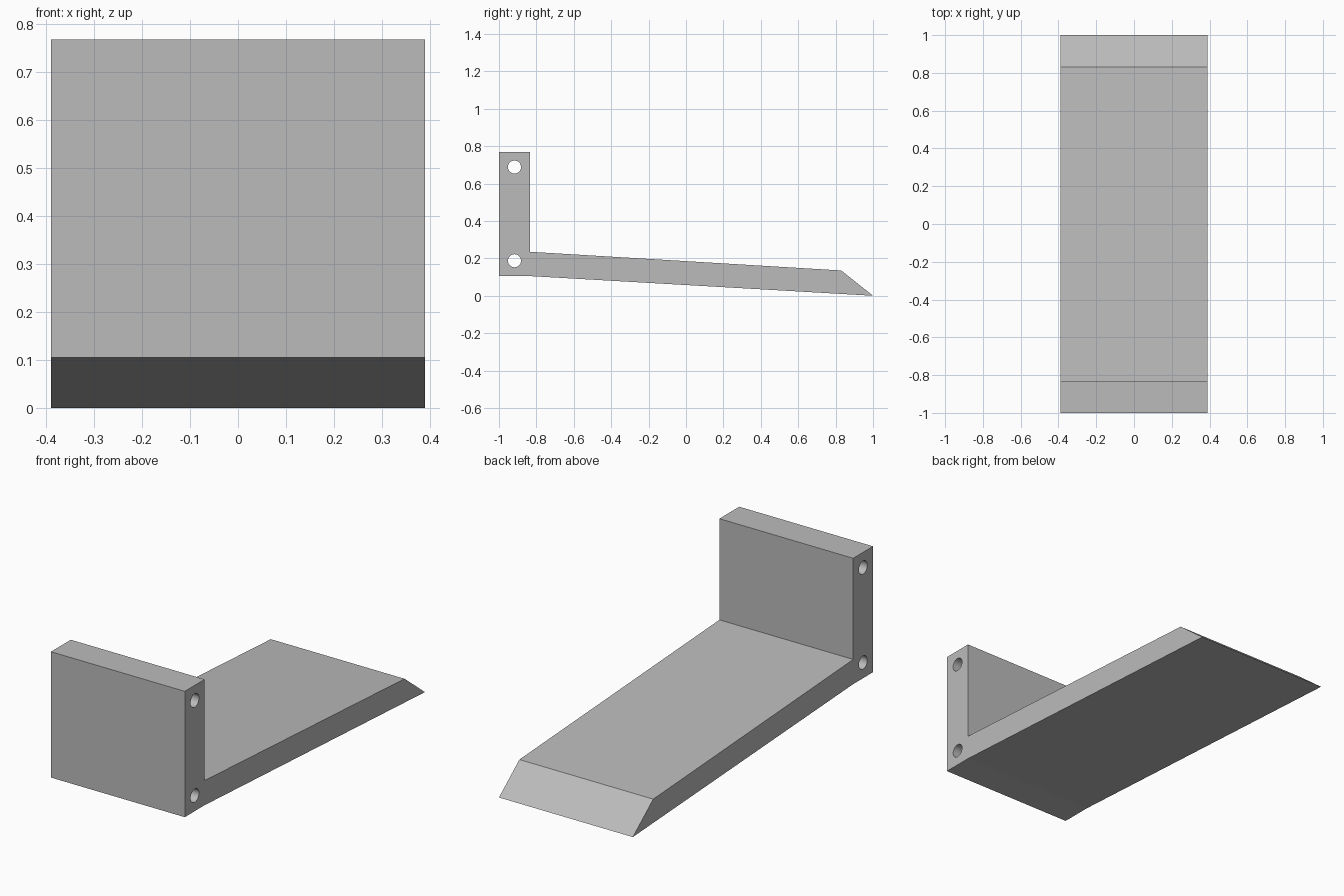
import bpy, bmesh, math

cube = bpy.data.objects.get("Cube")
if cube:
    bpy.data.objects.remove(cube, do_unlink=True)

HALF_WIDTH = 0.39

# Single grey material
grey = bpy.data.materials.new("plain grey")
grey.use_nodes = True
colour = (0.5, 0.5, 0.5, 1)
grey.diffuse_color = colour
grey.node_tree.nodes["Principled BSDF"].inputs["Base Color"].default_value = colour

# Side profile (y, z): upright plate, sloping foot, wedge tip
profile = [(-1, 0.105), (-0.835, 0.105), (1, 0), (0.83, 0.135),
           (-0.835, 0.235), (-0.835, 0.768), (-1, 0.768)]


def extrude_profile(name, points, half):
    bm = bmesh.new()
    face = bm.faces.new([bm.verts.new((-half, y, z)) for y, z in points])
    out = bmesh.ops.extrude_face_region(bm, geom=[face])
    moved = [v for v in out["geom"] if isinstance(v, bmesh.types.BMVert)]
    bmesh.ops.translate(bm, verts=moved, vec=(2 * half, 0, 0))
    bmesh.ops.recalc_face_normals(bm, faces=bm.faces)
    mesh = bpy.data.meshes.new(name)
    bm.to_mesh(mesh)
    bm.free()
    mesh.materials.append(grey)
    obj = bpy.data.objects.new(name, mesh)
    bpy.context.collection.objects.link(obj)
    return obj


bracket = extrude_profile("angled_bracket", profile, HALF_WIDTH)

# Two pin holes running across the full width
cutters = []
for label, z in (("upper", 0.688), ("lower", 0.187)):
    ring = [(-0.917 + 0.035 * math.cos(a), z + 0.035 * math.sin(a))
            for a in (math.tau * i / 32 for i in range(32))]
    cutter = extrude_profile(label + "_hole_cutter", ring, HALF_WIDTH + 0.1)
    cutter.hide_render = True
    cut = bracket.modifiers.new(label + "_hole", "BOOLEAN")
    cut.operation = "DIFFERENCE"
    cut.solver = "EXACT"
    cut.object = cutter
    cutters.append(cutter)

# Apply the holes, drop the cutters, smooth the hole walls
bpy.ops.object.select_all(action="DESELECT")
bracket.select_set(True)
bpy.context.view_layer.objects.active = bracket
for name in [m.name for m in bracket.modifiers]:
    bpy.ops.object.modifier_apply(modifier=name)
for cutter in cutters:
    bpy.data.objects.remove(cutter, do_unlink=True)
# The underside bends only slightly, so keep the limit small
bpy.ops.object.shade_smooth_by_angle(angle=math.radians(15))
for poly in bracket.data.polygons:
    on_hole = abs(poly.normal.x) < 0.01 and any(
        math.hypot(poly.center.y + 0.917, poly.center.z - z) < 0.04
        for z in (0.688, 0.187))
    poly.use_smooth = on_hole
